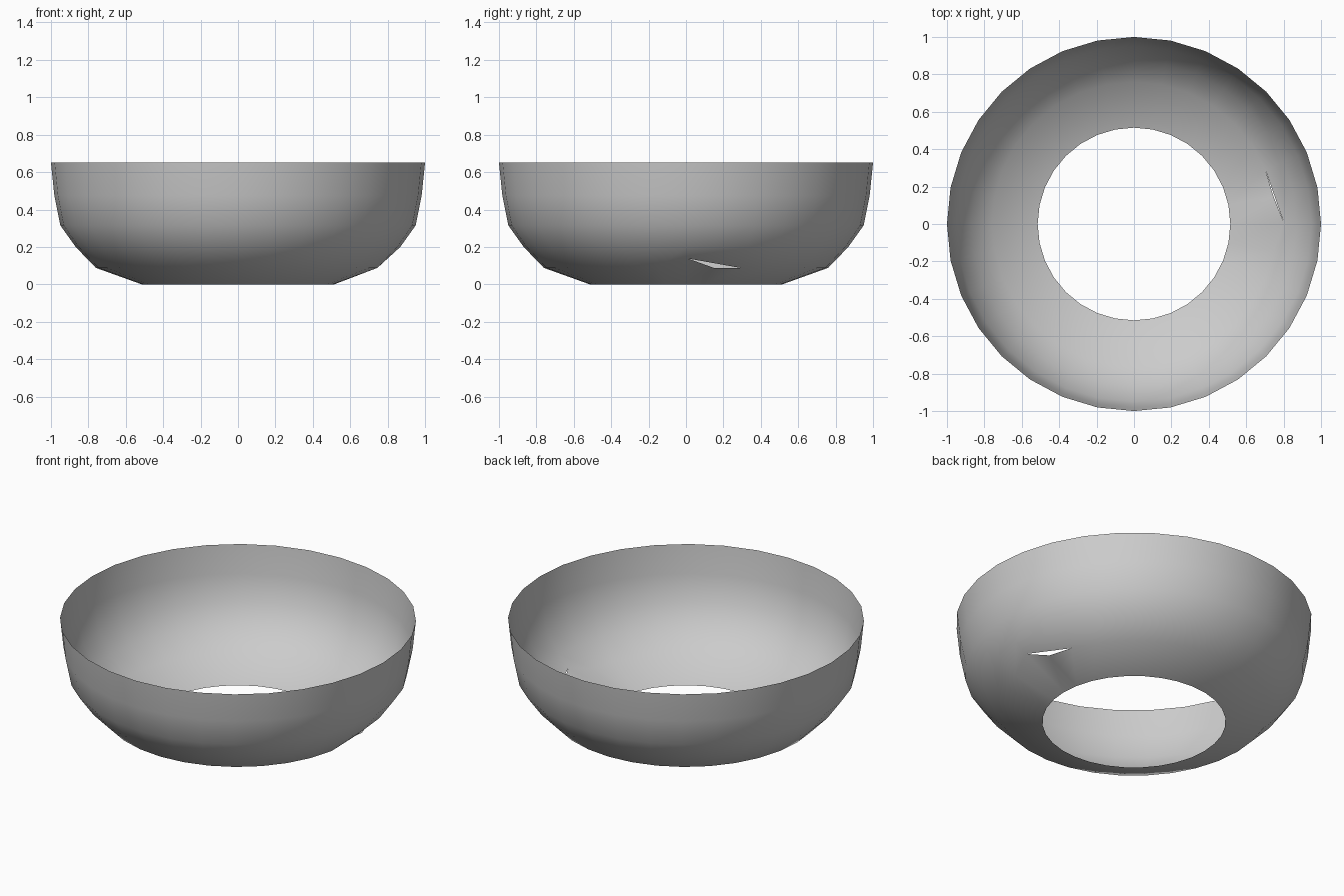
import bpy
import bmesh
import math

cube = bpy.data.objects.get("Cube")
if cube:
    bpy.data.objects.remove(cube, do_unlink=True)

# Plain grey material
grey = bpy.data.materials.new("grey")
grey.use_nodes = True
colour = (0.6, 0.6, 0.6, 1)
grey.diffuse_color = colour
grey.node_tree.nodes["Principled BSDF"].inputs["Base Color"].default_value = colour

SEGMENTS = 32
# Wall profile: radius, height
PROFILE = [(0.515, 0), (0.76, 0.088), (0.868, 0.2), (0.95, 0.315), (0.982, 0.475), (1, 0.65)]

# Thin bowl wall, open at the top and the bottom
bm = bmesh.new()
rings = []
for radius, height in PROFILE:
    ring = []
    for i in range(SEGMENTS):
        angle = math.tau * i / SEGMENTS
        ring.append(bm.verts.new((radius * math.cos(angle), radius * math.sin(angle), height)))
    rings.append(ring)

# Raised point on the left side, beside a small split in the wall
dent = rings[1][0]
dent.co = (0.80, 0.01, 0.138)

for level, (lower, upper) in enumerate(zip(rings, rings[1:])):
    for i in range(SEGMENTS):
        j = (i + 1) % SEGMENTS
        face = [lower[i], lower[j], upper[j], upper[i]]
        if level == 1 and i == 0:
            face = [dent, upper[j], upper[i]]
        elif level == 1 and i == 1:
            face = [dent, lower[j], upper[j], upper[i]]
        bm.faces.new(face).smooth = True

mesh = bpy.data.meshes.new("bowl_wall")
bm.to_mesh(mesh)
bm.free()
mesh.materials.append(grey)
bowl = bpy.data.objects.new("bowl_wall", mesh)
bpy.context.collection.objects.link(bowl)
